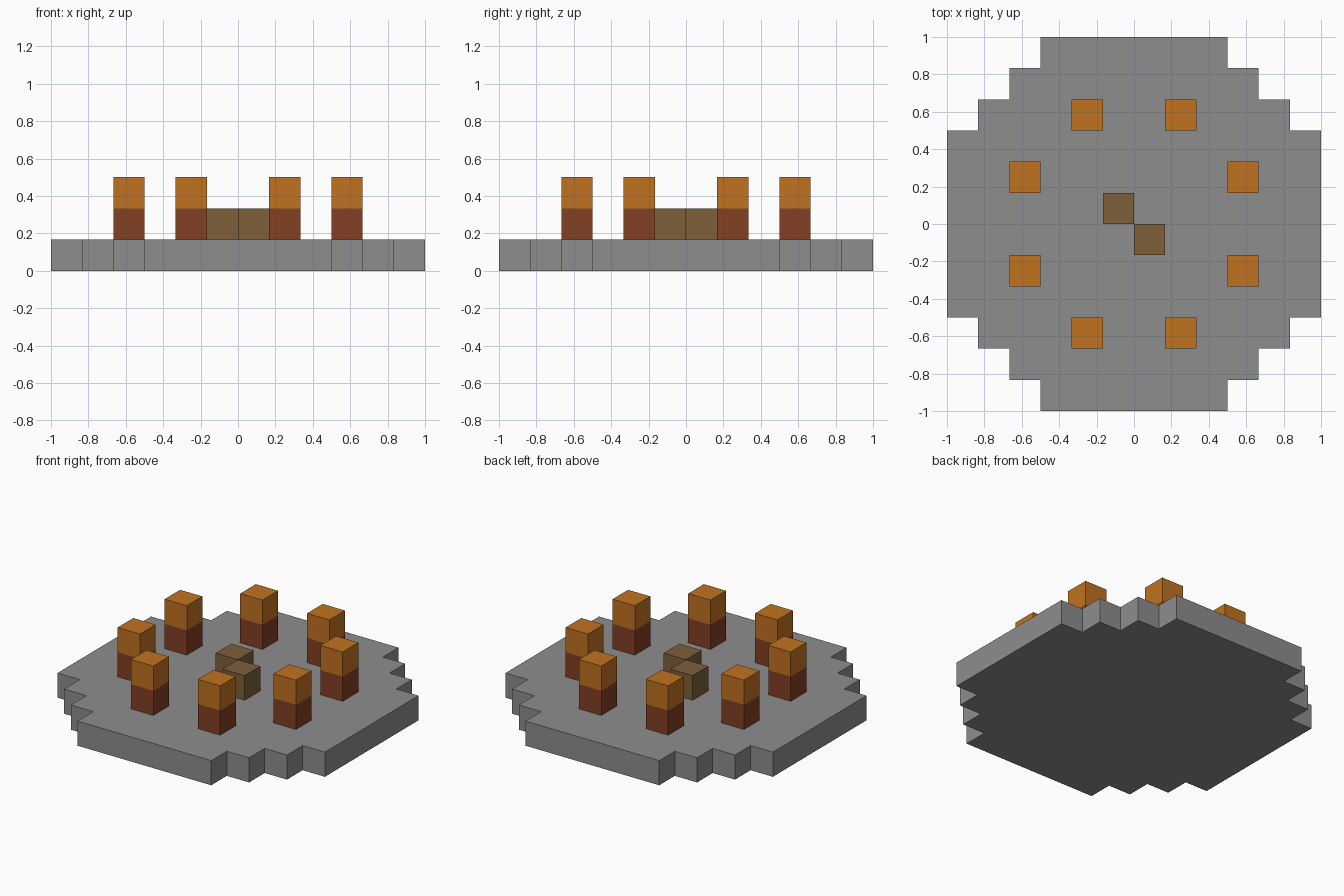
import bpy
import bmesh

U = 1 / 6  # edge of one block

cube = bpy.data.objects.get("Cube")
if cube:
    bpy.data.objects.remove(cube, do_unlink=True)


def material(name, rgb):
    mat = bpy.data.materials.new(name)
    mat.use_nodes = True
    mat.diffuse_color = (*rgb, 1)
    bsdf = next(n for n in mat.node_tree.nodes if n.type == 'BSDF_PRINCIPLED')
    bsdf.inputs["Base Color"].default_value = (*rgb, 1)
    return mat


stone = material("stone grey", (0.27, 0.27, 0.27))
rust = material("rust brown", (0.225, 0.05, 0.017))
orange = material("orange", (0.53, 0.168, 0.015))
wood = material("wood brown", (0.205, 0.115, 0.042))


def prism(name, outline, bottom, top, mat):
    """Extrude a counter-clockwise outline, given in block units."""
    bm = bmesh.new()
    face = bm.faces.new([bm.verts.new((x * U, y * U, bottom * U)) for x, y in outline])
    grown = bmesh.ops.extrude_face_region(bm, geom=[face], use_keep_orig=True)
    moved = [v for v in grown["geom"] if isinstance(v, bmesh.types.BMVert)]
    bmesh.ops.translate(bm, verts=moved, vec=(0, 0, (top - bottom) * U))
    bmesh.ops.recalc_face_normals(bm, faces=bm.faces)
    mesh = bpy.data.meshes.new(name)
    bm.to_mesh(mesh)
    bm.free()
    mesh.materials.append(mat)
    obj = bpy.data.objects.new(name, mesh)
    bpy.context.collection.objects.link(obj)
    return obj


def block(name, x, y, level, mat):
    """One block whose lowest corner is at x, y, level."""
    square = [(x, y), (x + 1, y), (x + 1, y + 1), (x, y + 1)]
    return prism(name, square, level, level + 1, mat)


# Stepped round platform: one quarter of the outline, turned four times
corner = [(6, 3), (5, 3), (5, 4), (4, 4), (4, 5), (3, 5), (3, 6)]
outline = []
for _ in range(4):
    outline += corner
    corner = [(-y, x) for x, y in corner]
prism("platform", outline, 0, 1, stone)

# Ring of eight two-block pillars
spots = [(x, y) for a, b in ((1, 3), (3, 1))
         for x in (a, -a - 1) for y in (b, -b - 1)]
for i, (x, y) in enumerate(spots, 1):
    block(f"pillar_base_{i}", x, y, 1, rust)
    block(f"pillar_top_{i}", x, y, 2, orange)

# Two blocks meeting corner to corner in the middle
block("centre_block_back", -1, 0, 1, wood)
block("centre_block_front", 0, -1, 1, wood)
